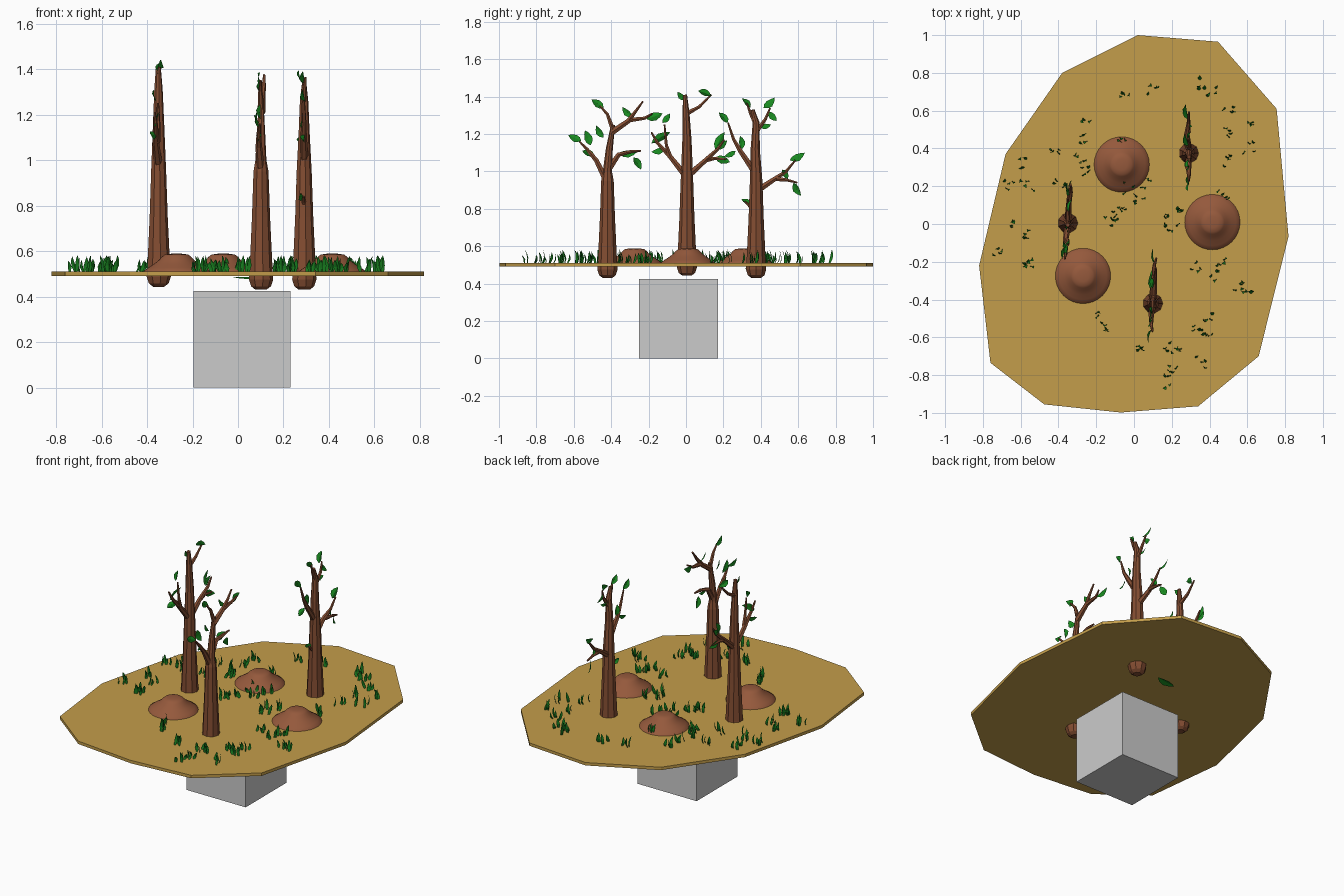
import bpy, bmesh, math, random
from mathutils import Vector, Matrix

if "Cube" in bpy.data.objects:
    bpy.data.objects.remove(bpy.data.objects["Cube"])

random.seed(4)


def material(name, rgb):
    m = bpy.data.materials.new(name)
    m.diffuse_color = (*rgb, 1)
    m.use_nodes = True
    m.node_tree.nodes["Principled BSDF"].inputs["Base Color"].default_value = m.diffuse_color
    return m


SAND = material("sand", (0.55, 0.34, 0.07))
BARK = material("bark", (0.23, 0.075, 0.032))
SOIL = material("soil", (0.30, 0.10, 0.045))
LEAF = material("leaf", (0.01, 0.26, 0.015))
GRASS = material("grass", (0.008, 0.18, 0.012))


def finish(bm, name, mat=None, recalc=True):
    if recalc:
        bmesh.ops.recalc_face_normals(bm, faces=bm.faces[:])
    me = bpy.data.meshes.new(name)
    bm.to_mesh(me)
    bm.free()
    ob = bpy.data.objects.new(name, me)
    bpy.context.collection.objects.link(ob)
    if mat:
        me.materials.append(mat)
    return ob


def tube(bm, pts, radii, sides):
    """Tapered faceted limb along a path lying roughly in a y-z plane."""
    pts = [Vector(p) for p in pts]
    rings = []
    for i, (p, r) in enumerate(zip(pts, radii)):
        d = (pts[min(i + 1, len(pts) - 1)] - pts[max(i - 1, 0)]).normalized()
        u = Vector((1, 0, 0))
        u = (u - d * u.dot(d)).normalized()
        v = d.cross(u)
        rings.append([bm.verts.new(p + r * (math.cos(a) * u + math.sin(a) * v))
                      for a in (2 * math.pi * k / sides for k in range(sides))])
    for a, b in zip(rings, rings[1:]):
        for k in range(sides):
            j = (k + 1) % sides
            bm.faces.new((a[k], a[j], b[j], b[k]))
    bm.faces.new(rings[0][::-1])
    bm.faces.new(rings[-1])


def blade(bm, base, tip, side, width, bend, shape):
    """Pointed leaf folded along its midrib, bending away from a straight line."""
    base, tip = Vector(base), Vector(tip)
    axis = tip - base
    side = side.normalized()
    up = axis.cross(side).normalized()
    rows = []
    for t, w in shape:
        c = base + axis * t + up * bend * math.sin(math.pi * t)
        if w == 0:
            rows.append([bm.verts.new(c)] * 3)
        else:
            e = side * width * w / 2
            f = up * width * w * 0.15
            rows.append([bm.verts.new(q) for q in (c - e + f, c, c + e + f)])
    for a, b in zip(rows, rows[1:]):
        for k in range(2):
            bm.faces.new(list(dict.fromkeys((a[k], a[k + 1], b[k + 1], b[k]))))


LEAF_SHAPE = [(0, 0), (0.22, 0.75), (0.5, 1), (0.78, 0.6), (1, 0)]
GRASS_SHAPE = [(0, 0.55), (0.4, 1), (0.75, 0.65), (1, 0)]


def tree(label, x, y, slope, foot, top, branches, leaves):
    place = lambda dy, z, dx=0: (x + slope * dy + dx, y + dy, z)
    # trunk with a rounded root ball below the ground
    bm = bmesh.new()
    path = [(0, foot), (0, foot + 0.015), (0, foot + 0.045), (0, 0.52), (0, 0.75), (0, 0.95)] + top
    radii = [0.025, 0.045, 0.055, 0.052, 0.041, 0.034, 0.025, 0.019, 0.011]
    tube(bm, [place(*p) for p in path], radii, 9)
    for n, br in enumerate(branches):
        r0 = 0.019 if len(br) > 3 else 0.014
        tube(bm, [place(*p, random.uniform(-.008, .008) * (i > 0)) for i, p in enumerate(br)],
             [r0 + (0.005 - r0) * i / (len(br) - 1) for i in range(len(br))], 6)
    finish(bm, label + "_trunk_and_branches", BARK)
    # leaves, mostly facing sideways
    bm = bmesh.new()
    for y0, z0, y1, z1 in leaves:
        a, b = Vector(place(y0, z0)), Vector(place(y1, z1, random.uniform(-.022, .022)))
        d = (b - a).normalized()
        side = Matrix.Rotation(random.uniform(-.6, .6), 3, d) @ d.cross(Vector((1, 0, 0)))
        blade(bm, a, b, side, min(0.045, (b - a).length * 0.52), 0.006, LEAF_SHAPE)
    finish(bm, label + "_leaves", LEAF, False)


# grey pedestal block
bm = bmesh.new()
bmesh.ops.create_cube(bm, size=1, matrix=Matrix.Translation((0.0175, -0.04, 0.2125))
                      @ Matrix.Diagonal((0.425, 0.42, 0.425, 1)))
finish(bm, "pedestal_block")

# ground slab
outline = [(0.02, 1), (0.445, 0.965), (0.755, 0.61), (0.818, -0.065), (0.66, -0.70), (0.34, -0.965),
           (-0.07, -0.998), (-0.475, -0.955), (-0.76, -0.735), (-0.82, -0.22), (-0.68, 0.37), (-0.38, 0.80)]
bm = bmesh.new()
face = bm.faces.new([bm.verts.new((px, py, 0.491)) for px, py in outline])
ext = bmesh.ops.extrude_face_region(bm, geom=[face])
bmesh.ops.translate(bm, vec=(0, 0, 0.019), verts=[v for v in ext["geom"] if isinstance(v, bmesh.types.BMVert)])
finish(bm, "ground_slab", SAND)

# smooth dirt mounds
profile = [(0.15, 0.503), (0.145, 0.513), (0.125, 0.527), (0.10, 0.543), (0.078, 0.56),
           (0.064, 0.575), (0.052, 0.584), (0.03, 0.588), (0.0, 0.589)]
for i, (mx, my) in enumerate([(-0.065, 0.315), (0.415, 0.01), (-0.27, -0.275)]):
    bm = bmesh.new()
    vs = [bm.verts.new((mx + r, my, z)) for r, z in profile]
    es = [bm.edges.new(p) for p in zip(vs, vs[1:])]
    bmesh.ops.spin(bm, geom=vs + es, cent=(mx, my, 0), axis=(0, 0, 1), angle=2 * math.pi, steps=32)
    bmesh.ops.remove_doubles(bm, verts=bm.verts[:], dist=0.0005)
    for f in bm.faces:
        f.smooth = True
    ob = finish(bm, f"dirt_mound_{i + 1}", SOIL)

# three bare trees, flat in the y-z plane
tree("left_tree", -0.35, 0.005, 0.06, 0.443,
     [(0, 1.17), (-0.005, 1.31), (-0.01, 1.41)],
     [[(-.01, .98), (-.09, 1.08), (-.16, 1.155), (-.19, 1.21)],
      [(.01, .98), (.10, 1.06), (.165, 1.12), (.20, 1.17)],
      [(.10, 1.06), (.15, 1.07), (.21, 1.065)],
      [(0, 1.31), (.065, 1.345), (.13, 1.41)],
      [(-.09, 1.08), (-.11, 1.14), (-.12, 1.25)]],
     [(-.19, 1.15, -.09, 1.21), (-.13, 1.26, -.09, 1.31), (-.01, 1.38, -.05, 1.425),
      (.06, 1.43, .13, 1.405), (.15, 1.12, .20, 1.21), (.15, 1.075, .23, 1.05),
      (.16, 1.12, .215, 1.165), (-.12, 1.12, -.19, 1.105)])
tree("front_tree", 0.10, -0.42, 0.05, 0.43,
     [(0, 1.0), (.01, 1.12), (.03, 1.25)],
     [[(.025, 1.21), (.12, 1.275), (.20, 1.285), (.24, 1.31)],
      [(.11, 1.27), (.15, 1.32), (.19, 1.375)],
      [(.03, 1.22), (0, 1.305), (-.04, 1.35)],
      [(-.01, .96), (-.06, 1.06), (-.11, 1.12), (-.15, 1.16)],
      [(.005, 1.01), (.06, 1.09), (.12, 1.105), (.18, 1.11)]],
     [(-.02, 1.34, -.085, 1.385), (.135, 1.29, .08, 1.345), (.21, 1.28, .295, 1.31),
      (-.14, 1.165, -.21, 1.195), (-.09, 1.14, -.12, 1.22), (-.07, 1.085, -.135, 1.11),
      (-.02, 1.18, -.06, 1.245), (.06, 1.095, .16, 1.105), (.14, 1.075, .18, 1.01)])
tree("right_tree", 0.29, 0.375, -0.03, 0.43,
     [(-.005, 1.12), (0, 1.26), (-.02, 1.33)],
     [[(-.01, 1.0), (-.085, 1.11), (-.12, 1.17), (-.15, 1.26)],
      [(.01, .9), (.10, .96), (.16, 1.0), (.21, 1.06)],
      [(.11, .96), (.16, .955), (.22, .94)],
      [(-.01, .79), (-.06, .84)],
      [(0, 1.21), (.05, 1.28), (.075, 1.34)],
      [(-.005, 1.26), (-.03, 1.31), (-.05, 1.365)]],
     [(-.15, 1.26, -.20, 1.315), (-.075, 1.12, -.085, 1.19), (-.11, 1.11, -.17, 1.08),
      (-.03, 1.34, -.075, 1.39), (.04, 1.34, .10, 1.395), (.065, 1.32, .11, 1.27),
      (.18, 1.06, .26, 1.10), (.17, .96, .14, 1.01), (.2, .94, .24, .87),
      (-.03, .825, -.08, .85), (.02, 1.24, .08, 1.25)])

# grass tufts
tufts = [(-.04, .69), (.1, .71), (.37, .74), (.42, .70), (.50, .61), (.63, .51), (.49, .48), (.61, .40),
         (.48, .33), (-.26, .52), (-.28, .45), (-.42, .37), (-.29, .34), (-.25, .28), (-.60, .32),
         (-.65, .20), (-.57, .20), (-.40, .22), (-.63, 0), (-.57, -.05), (-.72, -.14), (-.60, -.20),
         (-.53, -.20), (-.12, .05), (-.06, .07), (.02, .12), (-.03, .19), (.17, .02), (.23, .05),
         (.20, -.03), (.48, .15), (.33, -.22), (.46, -.20), (.43, -.28), (.55, -.33), (.60, -.36),
         (.39, -.51), (.34, -.54), (.40, -.60), (-.20, -.50), (-.13, -.56), (.03, -.66), (.17, -.66),
         (.24, -.67), (.2, -.78), (.18, -.84), (.36, -.74), (-.06, .43), (-.1, .0), (.07, .21)]
bm = bmesh.new()
for gx, gy in tufts:
    for k in range(4):
        bx, by = gx + random.uniform(-.03, .03), gy + random.uniform(-.03, .03)
        a = random.uniform(-1.0, 1.0)
        lean = Vector((random.uniform(-.016, .016), random.uniform(-.016, .016), random.uniform(.04, .078)))
        base = Vector((bx, by, 0.507))
        blade(bm, base, base + lean, Vector((math.cos(a), math.sin(a), 0)), 0.02, 0.006, GRASS_SHAPE)
finish(bm, "grass_blades", GRASS, False)

# fallen leaf on the underside of the slab
bm = bmesh.new()
blade(bm, (0.11, 0.35, 0.487), (-0.03, 0.33, 0.487), Vector((0, 1, 0)), 0.055, 0.002, LEAF_SHAPE)
finish(bm, "fallen_leaf", LEAF, False)
